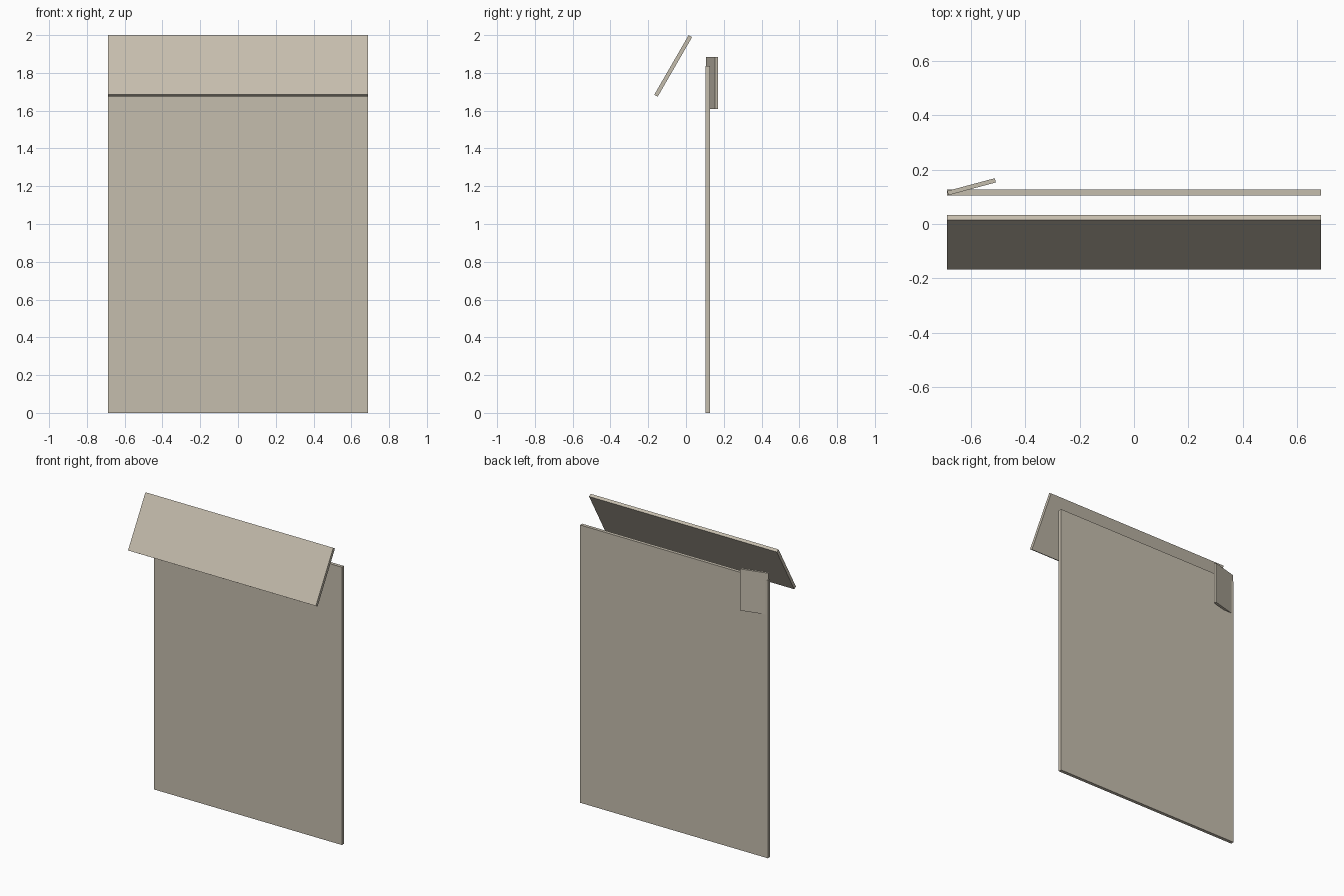
import bpy
from math import radians
from mathutils import Matrix, Vector

if "Cube" in bpy.data.objects:
    bpy.data.objects.remove(bpy.data.objects["Cube"])

mat = bpy.data.materials.new("beige_board")
mat.diffuse_color = (0.56, 0.51, 0.42, 1.0)
mat.use_nodes = True
mat.node_tree.nodes["Principled BSDF"].inputs["Base Color"].default_value = mat.diffuse_color


def slab(name, corner, size, rot=Matrix.Identity(4)):
    """Box growing from one corner along its (rotated) local axes."""
    bpy.ops.mesh.primitive_cube_add(size=1)
    ob = bpy.context.object
    ob.name = ob.data.name = name
    ob.data.transform(Matrix.Diagonal((*size, 1)) @ Matrix.Translation((0.5, 0.5, 0.5)))
    ob.matrix_world = Matrix.Translation(Vector(corner)) @ rot
    ob.data.materials.append(mat)
    return ob


W = 0.687  # half width

# upright back panel
slab("back_panel", (-W, 0.104, 0), (2 * W, 0.022, 1.837))

# header board leaning forward at its lower edge
slab("tilted_header", (-W, -0.168, 1.6845), (2 * W, 0.021, 0.364),
     Matrix.Rotation(radians(-30), 4, 'X'))

# small flap hinged out behind the panel's upper left corner
slab("side_flap", (-0.683, 0.106, 1.608), (0.181, 0.016, 0.275),
     Matrix.Rotation(radians(15), 4, 'Z'))
